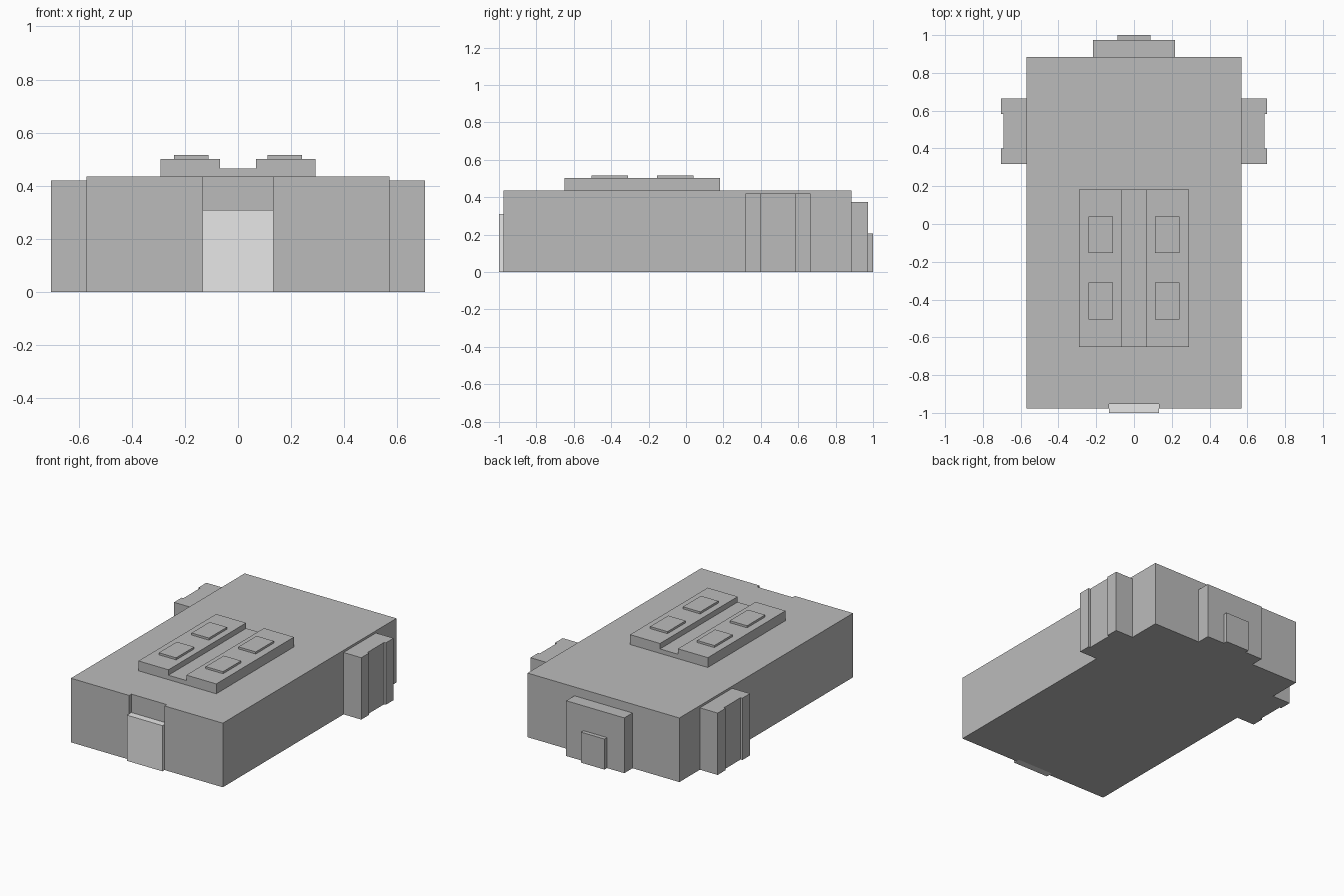
import bpy
import bmesh

if "Cube" in bpy.data.objects:
    bpy.data.objects.remove(bpy.data.objects["Cube"], do_unlink=True)


def make_material(name, value):
    mat = bpy.data.materials.new(name)
    mat.use_nodes = True
    colour = (value, value, value, 1)
    mat.diffuse_color = colour
    mat.node_tree.nodes["Principled BSDF"].inputs["Base Color"].default_value = colour
    return mat


grey = make_material("wall_grey", 0.5)
pale = make_material("door_pale_grey", 0.8)


def prism(name, outline, z0, z1, mat=grey):
    """Extrude a flat plan outline from z0 up to z1."""
    bm = bmesh.new()
    base = bm.faces.new([bm.verts.new((x, y, z0)) for x, y in outline])
    top = bmesh.ops.extrude_face_region(bm, geom=[base])["geom"]
    for v in top:
        if isinstance(v, bmesh.types.BMVert):
            v.co.z = z1
    bmesh.ops.recalc_face_normals(bm, faces=bm.faces[:])
    mesh = bpy.data.meshes.new(name)
    bm.to_mesh(mesh)
    bm.free()
    mesh.materials.append(mat)
    obj = bpy.data.objects.new(name, mesh)
    bpy.context.collection.objects.link(obj)
    return obj


def box(name, x0, x1, y0, y1, z0, z1, mat=grey):
    return prism(name, [(x0, y0), (x1, y0), (x1, y1), (x0, y1)], z0, z1, mat)


# Main hall with a shallow full-height recess in the front wall
ROOF = 0.435
half = [(0.133, -0.953), (0.133, -0.977), (0.57, -0.977), (0.57, 0.885)]
prism("main_hall", half + [(-x, y) for x, y in reversed(half)], 0, ROOF)

# Entrance door standing in the recess
box("front_door", -0.133, 0.133, -1, -0.953, 0, 0.31, pale)

# Stepped rear porch
box("rear_porch", -0.218, 0.218, 0.885, 0.973, 0, 0.375)
box("rear_door", -0.088, 0.088, 0.973, 1, 0, 0.207)

# Roof: low walkway between two raised slabs
Y0, Y1 = -0.65, 0.183
box("roof_walkway", -0.067, 0.067, Y0, Y1, ROOF, 0.465)

for side, s in (("left", 1), ("right", -1)):
    box(f"roof_slab_{side}", s * 0.067, s * 0.292, Y0, Y1, ROOF, 0.502)
    # Hatches on the raised slabs
    for place, y in (("front", -0.408), ("rear", -0.057)):
        box(f"roof_hatch_{place}_{side}", s * 0.111, s * 0.241,
            y - 0.097, y + 0.097, 0.502, 0.516)
    # Side bay with two piers and a set-back panel between them
    bay = [(0.57, 0.318), (0.703, 0.318), (0.703, 0.4), (0.69, 0.4),
           (0.69, 0.582), (0.703, 0.582), (0.703, 0.665), (0.57, 0.665)]
    prism(f"side_bay_{side}", [(s * x, y) for x, y in bay], 0, 0.42)
